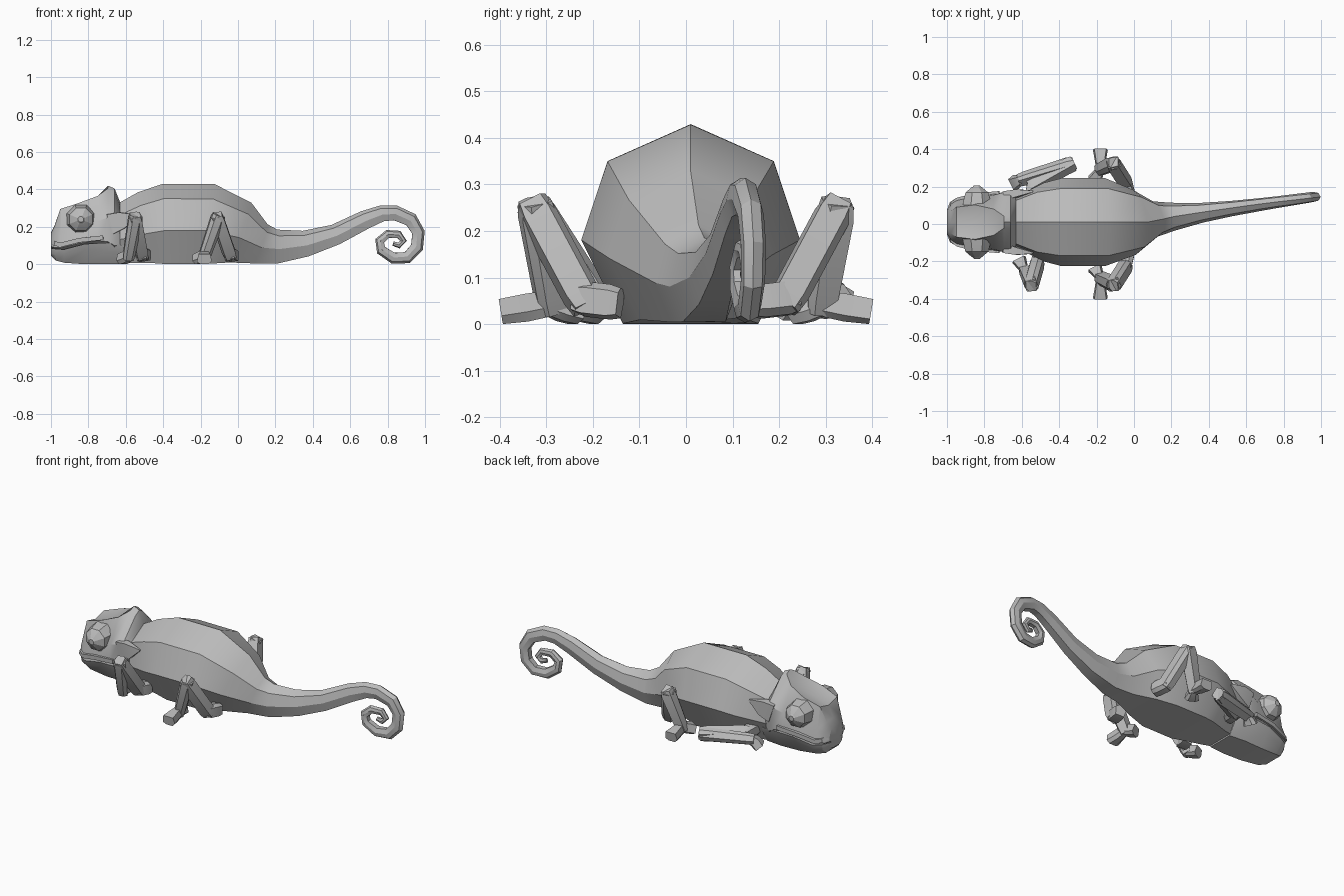
import bpy, bmesh, math
from mathutils import Vector

cube = bpy.data.objects.get("Cube")
if cube:
    bpy.data.objects.remove(cube)

skin = bpy.data.materials.new("grey_skin")
skin.use_nodes = True
GREY = (0.5, 0.5, 0.5, 1)
skin.diffuse_color = GREY
skin.node_tree.nodes["Principled BSDF"].inputs["Base Color"].default_value = GREY


def loft(name, rings, angle=28):
    """Skin a list of equal rings, cap both ends, rest everything on the ground."""
    bm = bmesh.new()
    rows = [[bm.verts.new((p[0], p[1], max(0, p[2]))) for p in r] for r in rings]
    n = len(rows[0])
    for a, b in zip(rows, rows[1:]):
        for i in range(n):
            j = (i + 1) % n
            bm.faces.new((a[i], a[j], b[j], b[i]))
    bm.faces.new(rows[0])
    bm.faces.new(rows[-1])
    bmesh.ops.recalc_face_normals(bm, faces=bm.faces)
    mesh = bpy.data.meshes.new(name)
    bm.to_mesh(mesh)
    bm.free()
    ob = bpy.data.objects.new(name, mesh)
    bpy.context.collection.objects.link(ob)
    mesh.materials.append(skin)
    bpy.ops.object.select_all(action='DESELECT')
    ob.select_set(True)
    bpy.context.view_layer.objects.active = ob
    bpy.ops.object.shade_smooth_by_angle(angle=math.radians(angle))


def sweep(name, path, profile, side=(0, 1, 0), angle=28):
    """Sweep a profile along (x, y, z, half height, half width) stations."""
    pts = [Vector(p[:3]) for p in path]
    rings = []
    for i, p in enumerate(path):
        a, b = pts[max(i - 1, 0)], pts[min(i + 1, len(pts) - 1)]
        t = (b - a).normalized()
        s = Vector(side)
        s = (s - t * s.dot(t)).normalized()
        up = t.cross(s)
        rings.append([pts[i] + s * u * p[4] + up * v * p[3] for u, v in profile])
    loft(name, rings, angle)


def mirrored(half):
    """Close a half profile that runs from the middle top down to the bottom."""
    return half + [(-u, v) for u, v in reversed(half) if u]


BODY = mirrored([(0, 1), (.76, .63), (1, -.16), (.62, -1)])
LIMB = [(1, .55), (.45, 1), (-.6, 1), (-1, .3), (-.8, -1), (.8, -1)]
BOX = [(1, 1), (-1, 1), (-1, -1), (1, -1)]

# Body and curled tail: x, z, half height, half width
spine = [
    (-.70, .14, .13, .11), (-.60, .165, .165, .155), (-.49, .195, .195, .21),
    (-.39, .215, .215, .235), (-.15, .215, .215, .235), (.01, .17, .17, .175),
    (.12, .11, .11, .095), (.21, .095, .09, .075), (.36, .11, .07, .053),
    (.52, .158, .056, .041), (.68, .238, .05, .034), (.77, .272, .043, .031),
    (.84, .275, .04, .03), (.925, .238, .038, .028), (.965, .17, .034, .027),
    (.957, .09, .034, .026), (.905, .035, .032, .025), (.83, .032, .03, .024),
    (.765, .075, .027, .023), (.757, .125, .025, .022), (.80, .162, .022, .02),
    (.86, .16, .02, .018), (.885, .125, .018, .016), (.86, .1, .016, .014),
    (.83, .11, .012, .01)]
sweep("body_and_tail", [(x, .01 + .14 * x if x > .05 else .01, z, h, w)
                        for x, z, h, w in spine], BODY)

# Upper head: x, then (half width, z) for crown, brow, cheek, lip and palate
HEAD_Y = .01


def head_loft(name, stations, angle=28):
    loft(name, [[(x, HEAD_Y + u, z) for u, z in mirrored(half)]
                for x, half in stations], angle)


head_loft("upper_head", [
    (-1.0, [(0, .17), (.04, .165), (.06, .13), (.065, .095), (.03, .08)]),
    (-.98, [(0, .21), (.06, .205), (.09, .15), (.10, .09), (.06, .075)]),
    (-.95, [(0, .275), (.08, .295), (.105, .17), (.12, .088), (.08, .07)]),
    (-.85, [(0, .305), (.092, .328), (.125, .2), (.142, .112), (.1, .09)]),
    (-.75, [(0, .35), (.07, .365), (.145, .23), (.152, .128), (.1, .09)]),
    (-.695, [(0, .42), (.032, .405), (.16, .25), (.155, .12), (.1, .08)]),
    (-.66, [(0, .405), (.035, .385), (.165, .25), (.15, .1), (.1, .05)]),
    (-.63, [(0, .33), (.06, .305), (.155, .23), (.13, .1), (.08, .05)])])

# Lower jaw with an outward lip
head_loft("lower_jaw", [
    (-1.0, [(0, .08), (.058, .086), (.055, .06), (.03, .045)]),
    (-.975, [(0, .075), (.1, .082), (.092, .05), (.06, .02)]),
    (-.93, [(0, .07), (.127, .079), (.115, .05), (.075, .008)]),
    (-.82, [(0, .09), (.15, .108), (.13, .075), (.085, 0)]),
    (-.70, [(0, .1), (.158, .115), (.14, .07), (.09, 0)]),
    (-.60, [(0, .1), (.13, .1), (.12, .06), (.08, 0)])])

# Domed eyes, upper lips and collar spikes on both sides
DOME = [(.085, .08), (.074, .13), (.066, .158), (.03, .186), (.024, .189), (.016, .197)]
for side, label in ((1, "left"), (-1, "right")):
    loft(label + "_eye", [[(-.84 + r * math.cos((k + .5) * math.pi / 4), HEAD_Y + side * y,
                            .24 + r * math.sin((k + .5) * math.pi / 4)) for k in range(8)]
                          for r, y in DOME], 15)
    sweep(label + "_upper_lip",
          [(x, HEAD_Y + side * y, z, .012, .012) for x, y, z in
           ((-.985, .06, .115), (-.972, .1, .108), (-.94, .12, .105),
            (-.85, .142, .128), (-.72, .154, .142))], BOX)
    sweep(label + "_collar_spike",
          [(-.68, HEAD_Y + side * .14, .215, .055, .025),
           (-.62, HEAD_Y + side * .155, .235, .045, .02),
           (-.54, HEAD_Y + side * .165, .26, .004, .004)], BOX)


def foot(name, ankle, toes):
    """Opposed bundles of toes that widen toward flat tips."""
    for tip in toes:
        a, b = Vector(ankle), Vector(tip)
        m = a.lerp(b, .5)
        flat = (b - a).cross(Vector((0, 0, 1)))
        sweep(name, [(*a, .028, .022), (*m, .03, .03), (b.x, b.y, .026, .028, .04)],
              LIMB, flat)


def segment(name, a, b, ra, rb):
    """Straight limb piece with blunt ends that overlap the joints."""
    d = (b - a).normalized() * ra * .55
    sweep(name, [(*(a - d), ra * .85, ra * .9), (*a.lerp(b, .06), ra, ra),
                 (*a.lerp(b, .94), rb, rb), (*(b + d), rb * .85, rb * .9)],
          LIMB, (1, .2, .1))


def leg(name, joints, toes, r=.037):
    """Bent limb: short root, upper and lower segments, and a foot."""
    root, bend, knee, ankle = (Vector(j) for j in joints)
    segment(name + "_root", root, bend, r * .95, r * .95)
    segment(name + "_upper", bend, knee, r, r)
    segment(name + "_lower", knee, ankle, r, r * .85)
    foot(name + "_foot", ankle, toes)


# Hind legs share one shape; the crouched right foreleg is similar
for s, label in ((1, "left"), (-1, "right")):
    leg(label + "_hind_leg",
        [(-.03, s * .16, .048), (-.045, s * .22, .055),
         (-.11, s * .322, .245), (-.18, s * .29, .045)],
        [(-.18, s * .398, .025), (-.21, s * .235, .025)])
leg("right_foreleg",
    [(-.50, -.15, .05), (-.515, -.2, .055), (-.55, -.322, .245), (-.585, -.25, .045)],
    [(-.615, -.19, .025)])

# The left foreleg lies folded along the ground
leg("left_foreleg",
    [(-.55, .15, .075), (-.54, .205, .07), (-.34, .318, .055), (-.6, .24, .065)],
    [(-.64, .22, .04)], r=.037)
